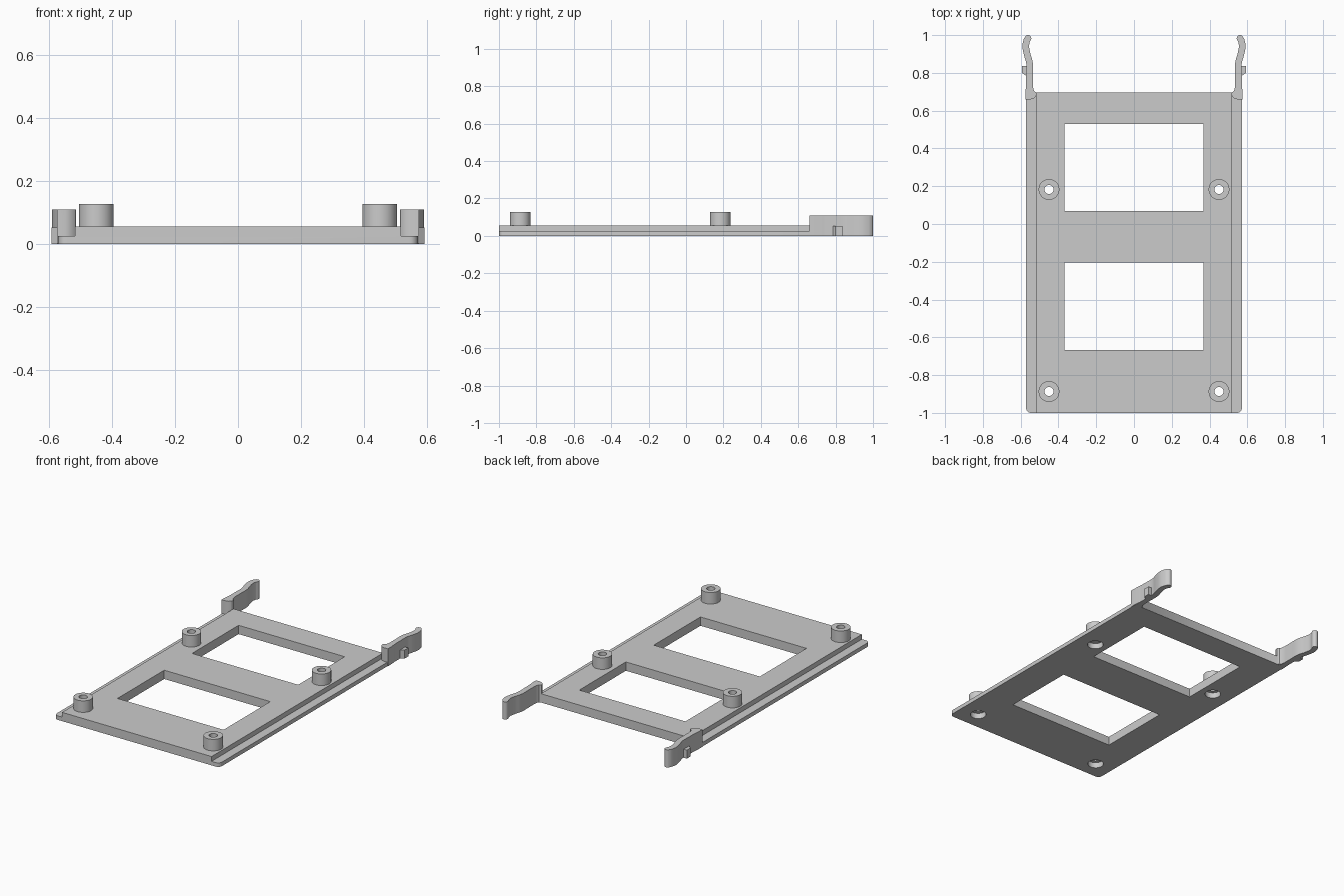
import bpy, bmesh, math
from mathutils import Vector

if "Cube" in bpy.data.objects:
    bpy.data.objects.remove(bpy.data.objects["Cube"], do_unlink=True)

grey = bpy.data.materials.new("plain grey")
grey.use_nodes = True
COLOUR = (0.6, 0.6, 0.6, 1)
grey.diffuse_color = COLOUR
grey.node_tree.nodes["Principled BSDF"].inputs["Base Color"].default_value = COLOUR


def finish(name, bm):
    bmesh.ops.recalc_face_normals(bm, faces=bm.faces)
    mesh = bpy.data.meshes.new(name)
    bm.to_mesh(mesh)
    bm.free()
    obj = bpy.data.objects.new(name, mesh)
    bpy.context.collection.objects.link(obj)
    mesh.materials.append(grey)
    return obj


def extrude(points, vector):
    """Closed outline swept along a vector."""
    bm = bmesh.new()
    face = bm.faces.new([bm.verts.new(p) for p in points])
    moved = bmesh.ops.extrude_face_region(bm, geom=[face])["geom"]
    bmesh.ops.translate(bm, vec=vector,
                        verts=[v for v in moved if isinstance(v, bmesh.types.BMVert)])
    return bm


def prism(name, outline, z0, z1):
    return finish(name, extrude([(x, y, z0) for x, y in outline], (0, 0, z1 - z0)))


def disc(cx, cy, r, n=40):
    return [(cx + r * math.cos(math.tau * i / n), cy + r * math.sin(math.tau * i / n))
            for i in range(n)]


def rect(x0, x1, y0, y1):
    return [(x0, y0), (x1, y0), (x1, y1), (x0, y1)]


def combine(target, tool, operation):
    """Apply a boolean and discard the tool."""
    mod = target.modifiers.new(operation, "BOOLEAN")
    mod.operation, mod.object, mod.solver = operation, tool, "EXACT"
    bpy.context.view_layer.objects.active = target
    bpy.ops.object.modifier_apply(modifier=mod.name)
    bpy.data.objects.remove(tool, do_unlink=True)


def spline(points, steps=8):
    """Smooth path through the points."""
    p = [Vector(q) for q in points]
    p = [2 * p[0] - p[1]] + p + [2 * p[-1] - p[-2]]
    path = []
    for a, b, c, d in zip(p, p[1:], p[2:], p[3:]):
        for i in range(steps):
            t = i / steps
            path.append(0.5 * (2 * b + (c - a) * t + (2 * a - 5 * b + 4 * c - d) * t ** 2
                               + (3 * b - a - 3 * c + d) * t ** 3))
    return path + [p[-2]]


def ribbon(path, half):
    """Outline of a strip along a path with a rounded far end."""
    left, right = [], []
    for i, q in enumerate(path):
        d = (path[min(i + 1, len(path) - 1)] - path[max(i - 1, 0)]).normalized()
        n = Vector((d.y, -d.x)) * half
        left.append(q - n)
        right.append(q + n)
    cap = [path[-1] + n * math.cos(a) + d * half * math.sin(a)
           for a in (math.pi * k / 8 for k in range(1, 8))]
    return right + cap + left[::-1]


# Stepped plate: wide flange below, narrower deck above
FLANGE, DECK, STEP, TOP, REAR = 0.571, 0.517, 0.025, 0.055, 0.695
half = [(FLANGE, 0), (FLANGE, STEP), (DECK, STEP), (DECK, TOP)]
section = half + [(-x, z) for x, z in half[::-1]]
bm = extrude([(x, -1, z) for x, z in section], (0, REAR + 1, 0))
corners = [e for e in bm.edges
           if all(abs(v.co.x) > DECK + 0.01 and v.co.y < 0 for v in e.verts)
           and abs(e.verts[0].co.z - e.verts[1].co.z) > 0.01]
bmesh.ops.bevel(bm, geom=corners, offset=0.026, segments=6, affect="EDGES", profile=0.5)
bracket = finish("mounting_bracket", bm)

# Spring arms with a foot and an outer catch at the rear corners
ARM_TOP = 0.11
arm_path = spline([(0.553, 0.69), (0.553, 0.78), (0.553, 0.85), (0.566, 0.9),
                   (0.573, 0.94), (0.568, 0.97), (0.561, 0.983)])
arm = ribbon(arm_path, 0.0175)
foot = [(0.514, 0.695), (0.518, 0.677), (0.53, 0.665), (0.548, 0.66), (0.575, 0.66),
        (0.575, 0.69), (0.571, 0.74), (0.5355, 0.74), (0.533, 0.715), (0.526, 0.701)]
catch = [(0.56, 0.785), (0.572, 0.785), (0.592, 0.8), (0.592, 0.837), (0.56, 0.837)]
for side in (-1, 1):
    for outline, z0, z1 in ((arm, 0, ARM_TOP), (foot, 0.001, ARM_TOP), (catch, 0, 0.053)):
        part = prism("arm_part", [(side * x, y) for x, y in outline], z0, z1)
        combine(bracket, part, "UNION")

# Standoffs
POSTS = [(x, y) for x in (-0.45, 0.45) for y in (-0.887, 0.183)]
for x, y in POSTS:
    combine(bracket, prism("standoff", disc(x, y, 0.055), 0.03, 0.127), "UNION")

# Screw holes with recesses underneath
for x, y in POSTS:
    combine(bracket, prism("screw_hole", disc(x, y, 0.024), -0.1, 0.3), "DIFFERENCE")
    combine(bracket, prism("screw_recess", disc(x, y, 0.046), -0.1, 0.035), "DIFFERENCE")

# Two large windows
for y0, y1 in ((-0.667, -0.205), (0.07, 0.53)):
    combine(bracket, prism("window", rect(-0.367, 0.367, y0, y1), -0.1, 0.3), "DIFFERENCE")

bpy.ops.object.select_all(action="DESELECT")
bracket.select_set(True)
bpy.context.view_layer.objects.active = bracket
bpy.ops.object.shade_smooth_by_angle(angle=math.radians(30))
